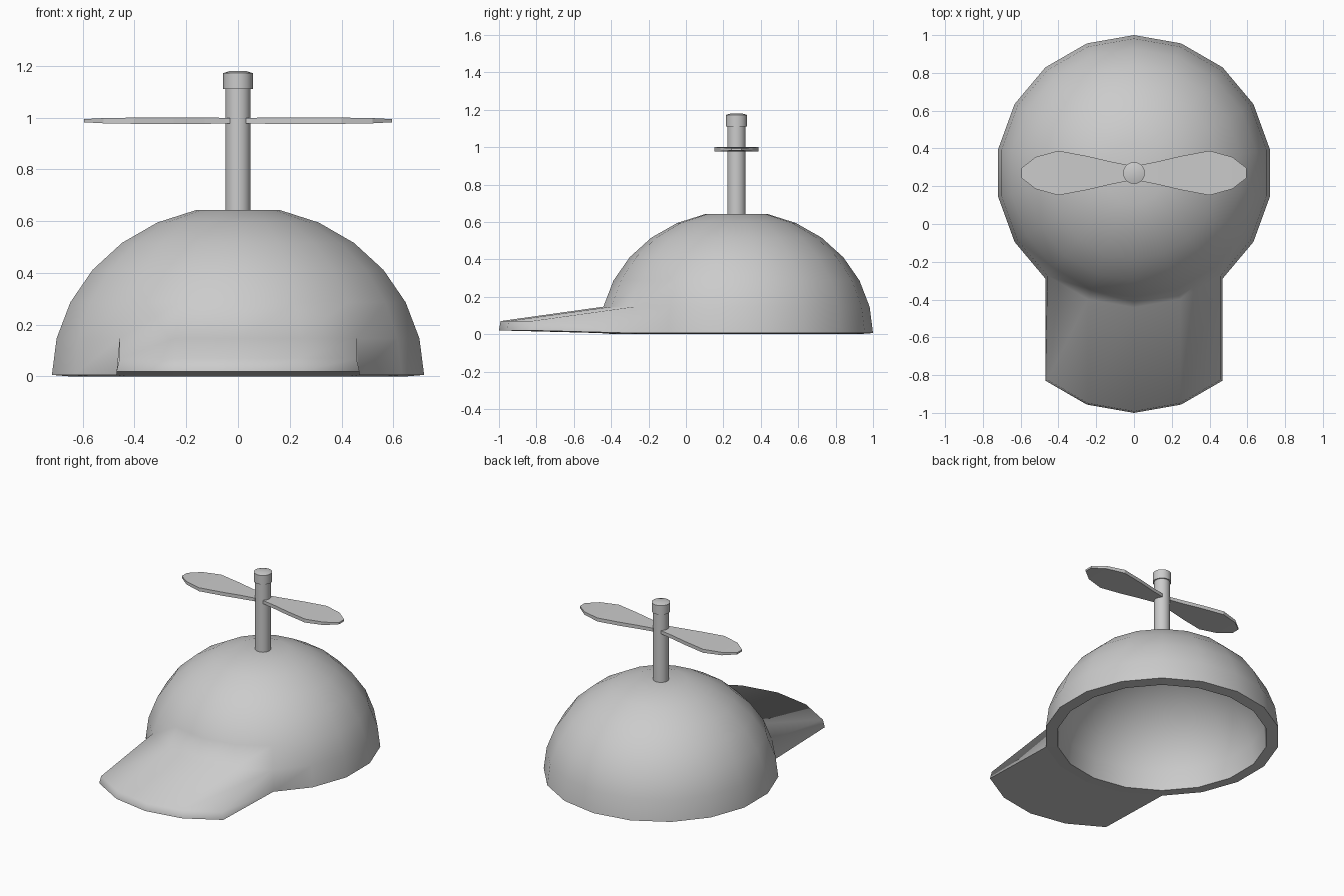
import bpy, bmesh, math
from mathutils import Vector

if "Cube" in bpy.data.objects:
    bpy.data.objects.remove(bpy.data.objects["Cube"], do_unlink=True)

CENTRE_Y = 0.27
SIDES = 18
STEPS = 7          # rings from rim to crown

grey = bpy.data.materials.new("light grey")
grey.use_nodes = True
grey.diffuse_color = (0.6, 0.6, 0.6, 1)
grey.node_tree.nodes["Principled BSDF"].inputs["Base Color"].default_value = (0.6, 0.6, 0.6, 1)


def finish(bm, name):
    bmesh.ops.recalc_face_normals(bm, faces=bm.faces)
    mesh = bpy.data.meshes.new(name)
    bm.to_mesh(mesh)
    bm.free()
    mesh.materials.append(grey)
    obj = bpy.data.objects.new(name, mesh)
    bpy.context.collection.objects.link(obj)
    return obj


def ring(bm, radius, z, sides):
    # first vertex points to the front
    verts = []
    for i in range(sides):
        a = 2 * math.pi * i / sides
        verts.append(bm.verts.new((radius * math.sin(a), CENTRE_Y - radius * math.cos(a), z)))
    return verts


def bridge(bm, a, b):
    n = len(a)
    return [bm.faces.new((a[i], a[(i + 1) % n], b[(i + 1) % n], b[i])) for i in range(n)]


def dome_rings(bm, radius, height, base):
    rings = []
    for k in range(STEPS):
        e = math.pi / 2 * k / STEPS
        rings.append(ring(bm, radius * math.cos(e), max(base, height * math.sin(e)), SIDES))
    return rings


# Cap: hollow dome with flat crown, brim pulled out of the front faces
bm = bmesh.new()
outer = dome_rings(bm, 0.73, 0.66, 0.006)
inner = dome_rings(bm, 0.655, 0.595, 0)
rows = [bridge(bm, a, b) for a, b in zip(outer, outer[1:])]
for a, b in zip(inner, inner[1:]):
    bridge(bm, a, b)
bm.faces.new(outer[-1])
bm.faces.new(inner[-1])
bridge(bm, outer[0], inner[0])
front = [rows[0][i] for i in (-2, -1, 0, 1)]
pulled = bmesh.ops.extrude_face_region(bm, geom=front)["geom"]
for v in pulled:
    if isinstance(v, bmesh.types.BMVert):
        top = v.co.z > 0.1
        v.co.y -= 0.55 if top else 0.54
        v.co.z = 0.07 if top else 0.02
bmesh.ops.delete(bm, geom=[f for f in front if f.is_valid], context='FACES_ONLY')
bmesh.ops.recalc_face_normals(bm, faces=bm.faces)
for f in bm.faces:
    rim = f.normal.z < -0.8 and f.calc_center_median().z < 0.1
    f.smooth = not rim
finish(bm, "cap")


# Turned parts: profile of (radius, height) rings closed at both ends
def turned(name, profile, sides=20):
    bm = bmesh.new()
    rings = [ring(bm, r, z, sides) for r, z in profile]
    for a, b in zip(rings, rings[1:]):
        bridge(bm, a, b)
    bm.faces.new(rings[0])
    bm.faces.new(rings[-1])
    obj = finish(bm, name)
    bpy.ops.object.select_all(action='DESELECT')
    bpy.context.view_layer.objects.active = obj
    obj.select_set(True)
    bpy.ops.object.shade_smooth_by_angle(angle=math.radians(30))


turned("propeller_post", [(0.049, 0.63), (0.049, 1.11)])
turned("post_knob", [(0.057, 1.11), (0.057, 1.172), (0.03, 1.18)])

# Propeller blades: half outline (x, half width, half thickness), mirrored
STATIONS = [(0.03, 0.042, 0.011), (0.13, 0.062, 0.012), (0.25, 0.09, 0.012),
            (0.4, 0.118, 0.012), (0.52, 0.085, 0.01), (0.595, 0.027, 0.006)]
BLADE_Z = 0.988
for name, side in (("left_blade", 1), ("right_blade", -1)):
    bm = bmesh.new()
    loops = []
    for x, w, t in STATIONS:
        loops.append([bm.verts.new((side * x, CENTRE_Y + sy * w, BLADE_Z + sz * t))
                      for sy, sz in ((-1, -1), (1, -1), (1, 1), (-1, 1))])
    for a, b in zip(loops, loops[1:]):
        bridge(bm, a, b)
    bm.faces.new(loops[0])
    bm.faces.new(loops[-1])
    finish(bm, name)
